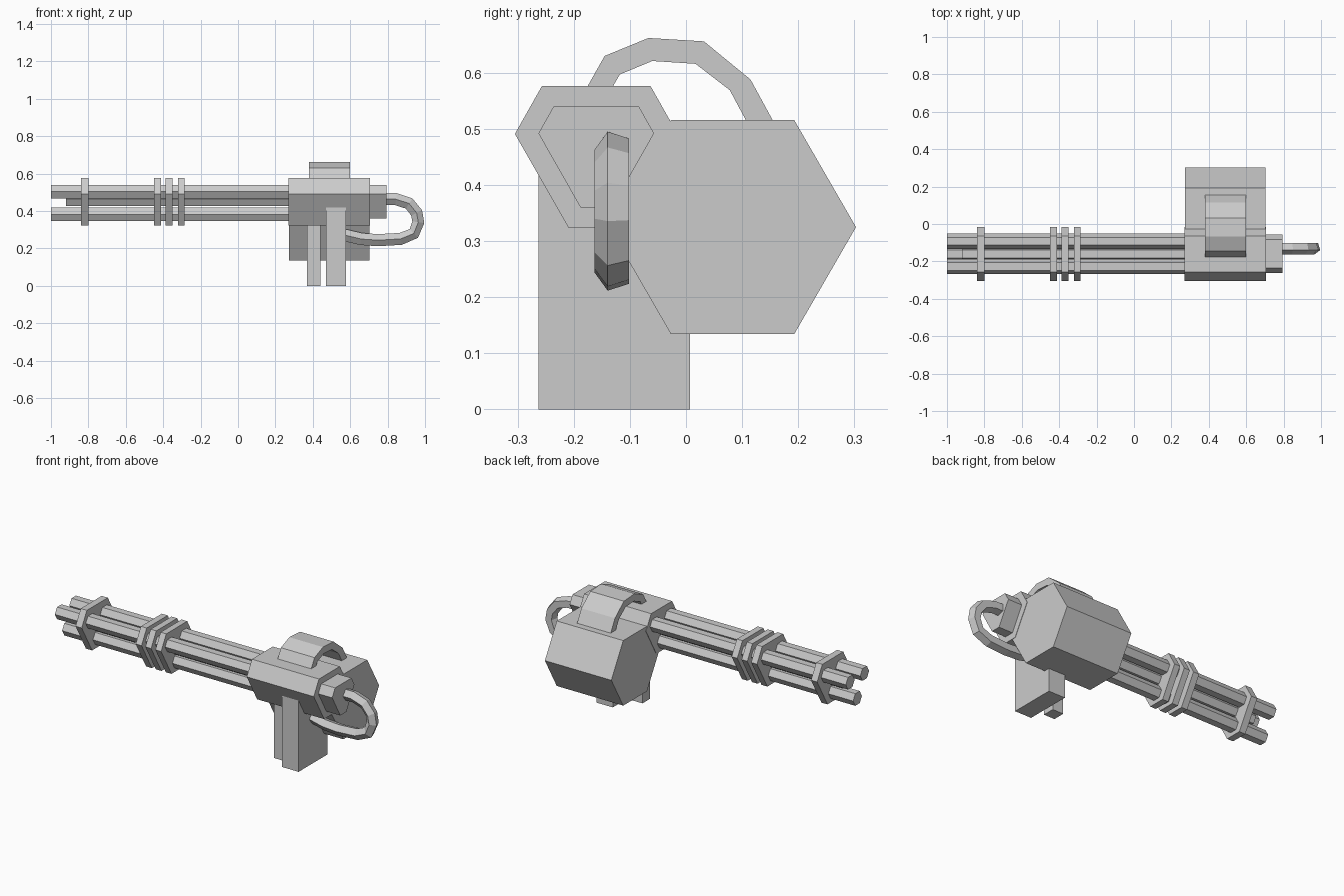
import bpy
from math import cos, sin, pi
from mathutils import Vector

if "Cube" in bpy.data.objects:
    bpy.data.objects.remove(bpy.data.objects["Cube"])


def make(name, verts, faces):
    me = bpy.data.meshes.new(name)
    me.from_pydata(verts, [], faces)
    me.update()
    ob = bpy.data.objects.new(name, me)
    bpy.context.collection.objects.link(ob)
    return ob


def loft(name, rings):
    """Skin a list of equal-sized point rings and cap both ends."""
    n = len(rings[0])
    verts = [p for r in rings for p in r]
    faces = [(k * n + i, k * n + (i + 1) % n, (k + 1) * n + (i + 1) % n, (k + 1) * n + i)
             for k in range(len(rings) - 1) for i in range(n)]
    faces += [tuple(reversed(range(n))), tuple(range(len(verts) - n, len(verts)))]
    return make(name, verts, faces)


def prism(name, profile, x0, x1):
    """Extrude a counter-clockwise (y, z) profile along x."""
    return loft(name, [[(x, y, z) for y, z in profile] for x in (x0, x1)])


def hexagon(y, z, r):
    return [(y + r * cos(i * pi / 3), z + r * sin(i * pi / 3)) for i in range(6)]


def rect(y0, y1, z0, z1):
    return [(y0, z0), (y1, z0), (y1, z1), (y0, z1)]


CY = -0.16  # barrel axis


def mirrored(half):
    """Close a right-hand half profile, listed bottom to top, across the axis."""
    return [(CY + y, z) for y, z in half] + [(CY - y, z) for y, z in reversed(half)]


shell = mirrored([(0.049, 0.323), (0.145, 0.491), (0.097, 0.576)])

# Housing, rear block and ammunition drum
prism("housing", shell, 0.27, 0.705)
prism("rear_block", mirrored([(0.028, 0.36), (0.103, 0.492), (0.076, 0.54)]), 0.69, 0.795)
prism("ammo_drum", hexagon(0.083, 0.325, 0.22), 0.272, 0.703)

# Barrels, centre shaft and clamp rings
for i, (dy, z) in enumerate([(-0.067, 0.503), (0.067, 0.503), (0, 0.382)]):
    prism(f"barrel_{i + 1}", hexagon(CY + dy, z, 0.041), -1.0, 0.3)
prism("centre_shaft", hexagon(CY, 0.463, 0.041), -0.92, 0.3)
for i, (x0, x1) in enumerate([(-0.84, -0.80), (-0.45, -0.412), (-0.387, -0.35), (-0.322, -0.285)]):
    prism(f"clamp_ring_{i + 1}", shell, x0, x1)

# Grip and trigger post
prism("grip", rect(-0.263, 0.007, 0, 0.45), 0.47, 0.577)
prism("trigger_post", rect(-0.195, -0.125, 0, 0.4), 0.37, 0.44)

# Arched carry handle as a strip of quads
outer = [(-0.19, 0.55), (-0.145, 0.63), (-0.067, 0.662), (0.032, 0.656), (0.115, 0.588), (0.17, 0.487)]
inner = [(-0.145, 0.55), (-0.118, 0.597), (-0.06, 0.621), (0.017, 0.616), (0.078, 0.569), (0.122, 0.487)]
loft("carry_handle", [[(0.38, *o), (0.598, *o), (0.598, *i), (0.38, *i)]
                      for o, i in zip(outer, inner)])

# Five-sided feed hose swept from the rear block round to the grip
path = [Vector(p) for p in [(0.75, 0.463), (0.845, 0.463), (0.915, 0.44), (0.955, 0.39), (0.964, 0.34),
                            (0.94, 0.28), (0.87, 0.251), (0.75, 0.244), (0.66, 0.25), (0.52, 0.283)]]
rings = []
for k, p in enumerate(path):
    t = (path[min(k + 1, len(path) - 1)] - path[max(k - 1, 0)]).normalized()
    nrm = Vector((-t.y, t.x))
    rings.append([(p.x + nrm.x * 0.034 * sin(a), -0.129 - 0.034 * cos(a), p.y + nrm.y * 0.034 * sin(a))
                  for a in (j * 2 * pi / 5 for j in range(5))])
loft("feed_hose", rings)

# Consistent outward normals
import bmesh
for ob in bpy.context.collection.objects:
    bm = bmesh.new()
    bm.from_mesh(ob.data)
    bmesh.ops.recalc_face_normals(bm, faces=bm.faces)
    bm.to_mesh(ob.data)
    bm.free()
